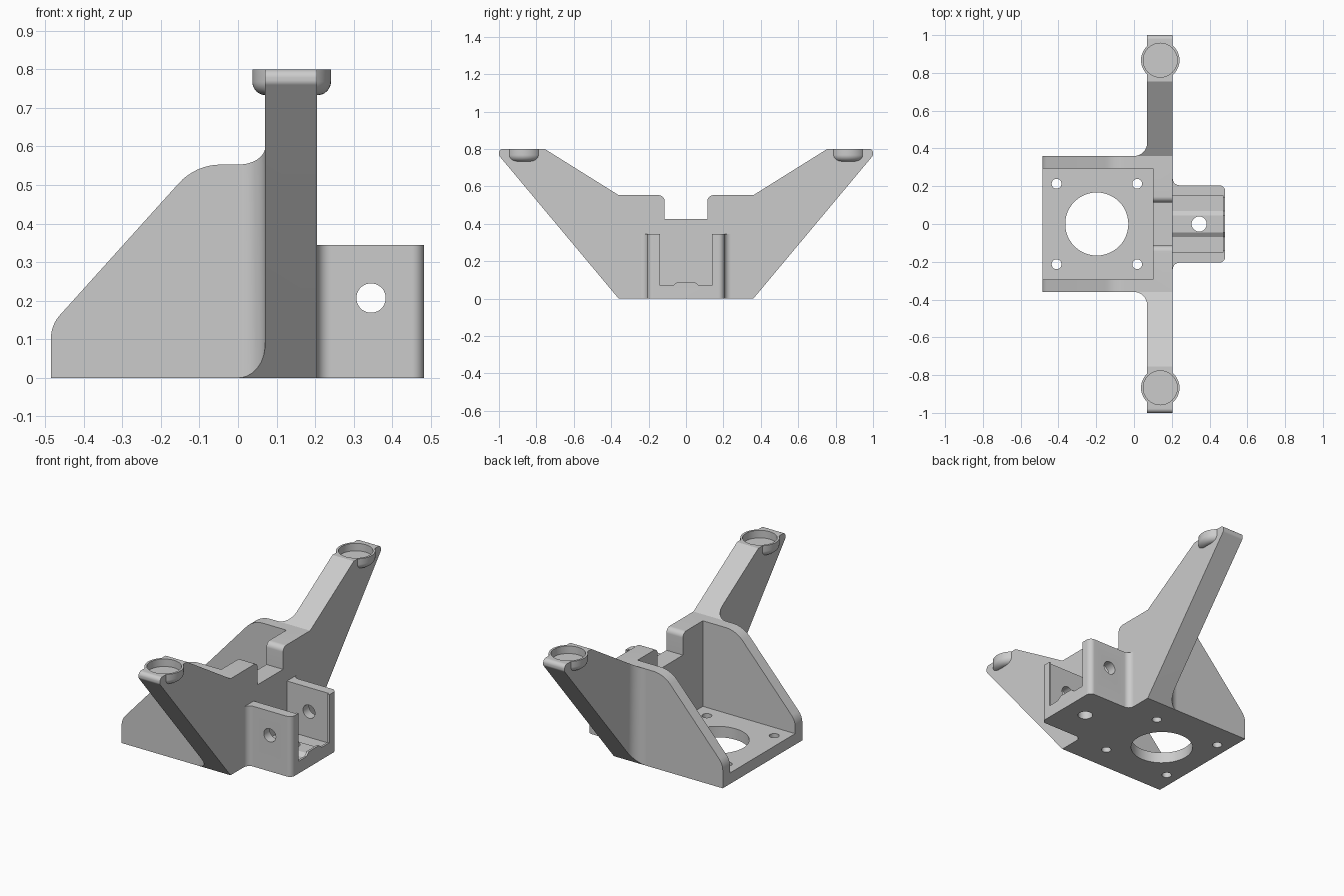
import bpy, bmesh, math
from mathutils import Vector

cube = bpy.data.objects.get("Cube")
if cube:
    bpy.data.objects.remove(cube, do_unlink=True)

grey = bpy.data.materials.new("plain_grey")
grey.use_nodes = True
GREY = (0.6, 0.6, 0.6, 1)
grey.diffuse_color = GREY
grey.node_tree.nodes["Principled BSDF"].inputs["Base Color"].default_value = GREY


def outline(points, steps=8):
    """2D outline; a third value on a corner rounds it with that radius."""
    result = []
    for i, p in enumerate(points):
        corner = Vector(p[:2])
        if len(p) == 2:
            result.append(corner)
            continue
        u = (Vector(points[i - 1][:2]) - corner).normalized()
        v = (Vector(points[(i + 1) % len(points)][:2]) - corner).normalized()
        half = u.angle(v) / 2
        centre = corner + (u + v).normalized() * p[2] / math.sin(half)
        reach = p[2] / math.tan(half)
        start, end = corner + u * reach - centre, corner + v * reach - centre
        for k in range(steps + 1):
            result.append(centre + start.lerp(end, k / steps).normalized() * p[2])
    return result


def disc(a, b, radius, sides=48):
    return [(a + radius * math.cos(math.tau * k / sides),
             b + radius * math.sin(math.tau * k / sides)) for k in range(sides)]


def mirrored(half):
    """Close a half outline symmetric about the second axis of the plan."""
    return half + [(-p[0], *p[1:]) for p in reversed(half)]


def make_object(name, bm):
    bmesh.ops.recalc_face_normals(bm, faces=bm.faces)
    mesh = bpy.data.meshes.new(name)
    bm.to_mesh(mesh)
    bm.free()
    mesh.materials.append(grey)
    obj = bpy.data.objects.new(name, mesh)
    bpy.context.collection.objects.link(obj)
    return obj


def prism(name, points, axis, low, high):
    """Extrude an outline along an axis."""
    place = {"x": lambda a, b, h: (h, a, b),
             "y": lambda a, b, h: (a, h, b),
             "z": lambda a, b, h: (a, b, h)}[axis]
    bm = bmesh.new()
    face = bm.faces.new([bm.verts.new(place(p[0], p[1], low)) for p in points])
    new = bmesh.ops.extrude_face_region(bm, geom=[face])["geom"]
    bmesh.ops.translate(bm, vec=place(0, 0, high - low),
                        verts=[g for g in new if isinstance(g, bmesh.types.BMVert)])
    if not face.is_valid or len([f for f in bm.faces if len(f.verts) == len(points)]) < 2:
        bm.faces.new([v for v in bm.verts][:len(points)])
    return make_object(name, bm)


def lathe(name, points, x, y):
    bm = bmesh.new()
    verts = [bm.verts.new((p[0], 0, p[1])) for p in points]
    edges = [bm.edges.new(pair) for pair in zip(verts, verts[1:])]
    bmesh.ops.spin(bm, geom=verts + edges, cent=(0, 0, 0), axis=(0, 0, 1),
                   angle=math.tau, steps=48)
    bmesh.ops.remove_doubles(bm, verts=bm.verts, dist=0.0001)
    bmesh.ops.translate(bm, vec=(x, y, 0), verts=bm.verts)
    return make_object(name, bm)


def combine(obj, tool, operation):
    mod = obj.modifiers.new("combine", "BOOLEAN")
    mod.operation, mod.object, mod.solver = operation, tool, "EXACT"
    bpy.context.view_layer.objects.active = obj
    bpy.ops.object.modifier_apply(modifier=mod.name)
    bpy.data.objects.remove(tool, do_unlink=True)


def finish(obj):
    bpy.ops.object.select_all(action="DESELECT")
    obj.select_set(True)
    bpy.context.view_layer.objects.active = obj
    bpy.ops.object.shade_smooth_by_angle(angle=math.radians(30))


# Wing plate: plan with side fillets, trimmed by the spread-arm elevation
half_plan = [(0.205, 1.1), (0.07, 1.1), (0.07, 0.36, 0.07), (0, 0.36), (0, 0.295), (0.1, 0.295)]
plan = half_plan + [(p[0], -p[1], *p[2:]) for p in reversed(half_plan)]
wings = prism("wing_plate", outline(plan), "z", -0.1, 1)
elevation = mirrored([(0.36, 0), (1, 0.765, 0.02), (1, 0.8, 0.022), (0.755, 0.8), (0.36, 0.553),
                      (0.115, 0.553, 0.03), (0.115, 0.425)])
combine(wings, prism("trim", outline(elevation), "x", -0.3, 0.5), "INTERSECT")

# Round cups at the arm tips
CUP_X, CUP_Y = 0.139, 0.867
cup_profile = outline([(0, 0.8), (0.102, 0.8), (0.102, 0.733, 0.035), (0, 0.733)])
for side in (-1, 1):
    combine(wings, lathe("cup", cup_profile, CUP_X, side * CUP_Y), "UNION")
for side in (-1, 1):
    combine(wings, prism("recess", disc(CUP_X, side * CUP_Y, 0.09), "z", 0.757, 0.9), "DIFFERENCE")
finish(wings)

# Tray floor with a large bore and four screw holes
floor = prism("tray_floor", [(-0.485, -0.3), (0.11, -0.3), (0.11, 0.3), (-0.485, 0.3)], "z", 0, 0.063)
holes = [(-0.197, 0, 0.167)] + [(x, y, 0.026) for x in (-0.41, 0.017) for y in (-0.213, 0.213)]
for x, y, radius in holes:
    combine(floor, prism("bore", disc(x, y, radius), "z", -0.1, 0.2), "DIFFERENCE")
finish(floor)

# Sloped tray side walls
wall = outline([(-0.485, 0), (0.005, 0), (0.005, 0.553), (-0.11, 0.553, 0.146), (-0.485, 0.137, 0.09)])
for name, low in (("tray_wall_front", -0.36), ("tray_wall_back", 0.295)):
    finish(prism(name, wall, "y", low, low + 0.065))

# Slotted bracket on the side of the wing plate
half_plan = [(0.19, 0.26), (0.205, 0.26), (0.205, 0.205, 0.035), (0.482, 0.205, 0.03)]
plan = half_plan + [(p[0], -p[1], *p[2:]) for p in reversed(half_plan)]
bracket = prism("slot_bracket", outline(plan), "z", 0, 0.345)


def slot(width, base, rise):
    return mirrored([(width, 0.5), (width, base), (0.07, base), (0.045, base + rise)])


combine(bracket, prism("pocket", slot(0.15, 0.06, 0.017), "x", 0.205, 0.47), "DIFFERENCE")
combine(bracket, prism("mouth", slot(0.139, 0.07, 0.02), "x", 0.46, 0.6), "DIFFERENCE")
combine(bracket, prism("cross_hole", disc(0.345, 0.207, 0.038), "y", -0.5, 0.5), "DIFFERENCE")
combine(bracket, prism("floor_hole", disc(0.345, 0, 0.04), "z", -0.1, 0.2), "DIFFERENCE")
finish(bracket)
